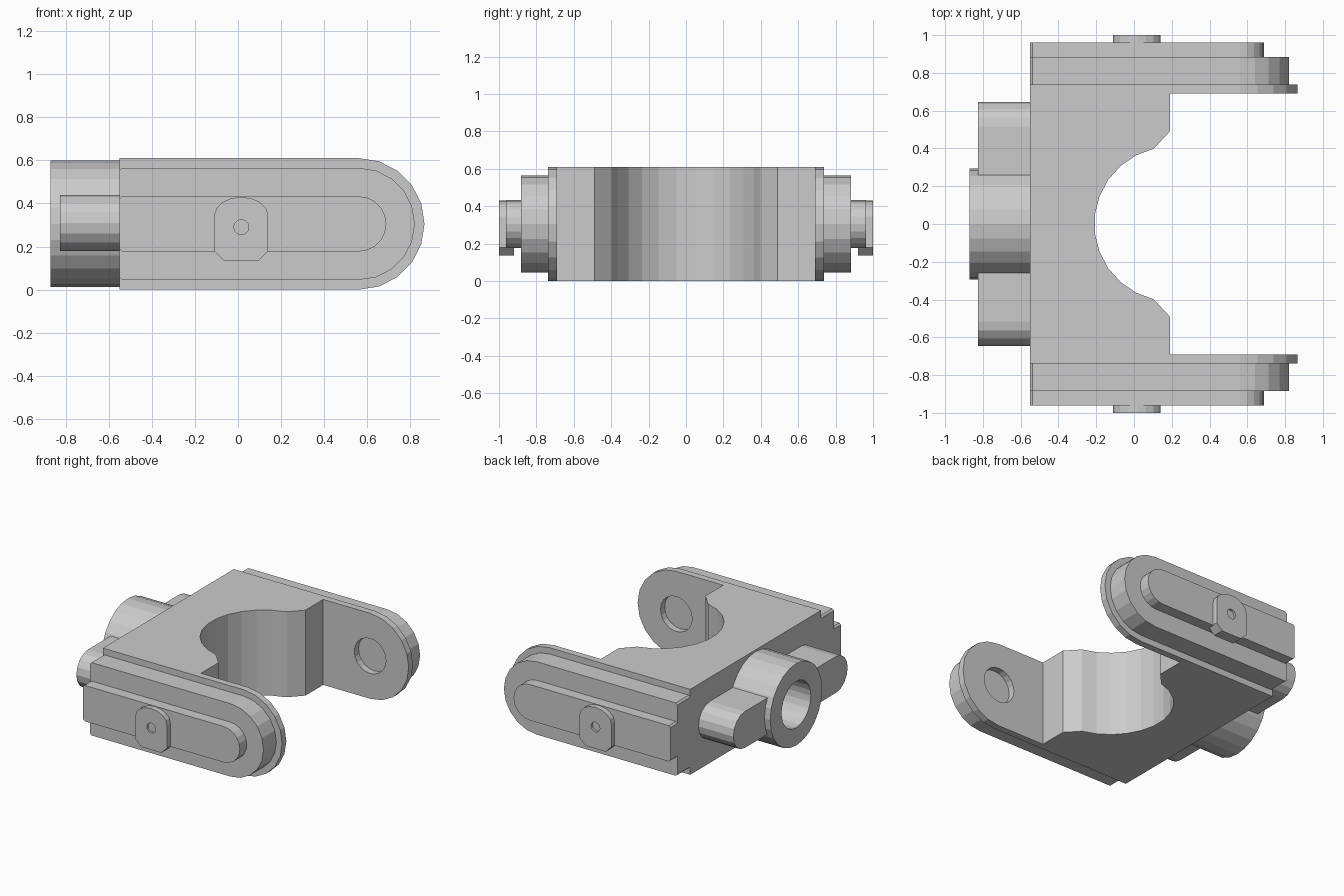
import bpy, bmesh
from math import sin, cos, pi, radians

if "Cube" in bpy.data.objects:
    bpy.data.objects.remove(bpy.data.objects["Cube"])

ZC = 0.305  # height of the centre line


def prism(name, pts, axis, a, b):
    """Extrude a 2D outline along an axis from a to b."""
    def place(p, t):
        u, v = p
        return {'x': (t, u, v), 'y': (u, t, v), 'z': (u, v, t)}[axis]
    bm = bmesh.new()
    lo = [bm.verts.new(place(p, a)) for p in pts]
    hi = [bm.verts.new(place(p, b)) for p in pts]
    bm.faces.new(lo)
    bm.faces.new(hi)
    n = len(pts)
    for i in range(n):
        j = (i + 1) % n
        bm.faces.new((lo[i], lo[j], hi[j], hi[i]))
    bmesh.ops.recalc_face_normals(bm, faces=bm.faces)
    mesh = bpy.data.meshes.new(name)
    bm.to_mesh(mesh)
    bm.free()
    ob = bpy.data.objects.new(name, mesh)
    bpy.context.collection.objects.link(ob)
    return ob


def arc(cx, cy, rx, ry, start, end, n):
    angles = [radians(start + (end - start) * i / n) for i in range(n + 1)]
    return [(cx + rx * cos(t), cy + ry * sin(t)) for t in angles]


def circle(cx, cy, r, n):
    return arc(cx, cy, r, r, 0, 360, n)[:-1]


def cut(ob, cutter):
    cutter.hide_render = True
    mod = ob.modifiers.new("cut", 'BOOLEAN')
    mod.operation = 'DIFFERENCE'
    mod.solver = 'EXACT'
    mod.object = cutter
    bpy.context.view_layer.objects.active = ob
    bpy.ops.object.modifier_apply(modifier=mod.name)
    bpy.data.objects.remove(cutter)


def slot(r, c=0.0):
    """Bar with a round front end and an optional small back chamfer."""
    back = [(-0.55 + c, ZC + r), (-0.55, ZC + r - c), (-0.55, ZC - r + c), (-0.55 + c, ZC - r)]
    if c == 0:
        back = [back[0], back[2]]
    return arc(0.56, ZC, r, r, -90, 90, 10) + back


# Central block with the round notch
notch = arc(0.2, 0, 0.41, 0.41, 103.4, 256.6, 11)
prism("yoke_block", [(0.19, 0.69), (0.19, 0.49)] + notch +
      [(0.19, -0.49), (0.19, -0.69), (-0.55, -0.69), (-0.55, 0.69)], 'z', 0, 0.61)

# Back socket tube
tube = prism("socket_tube", circle(0, ZC, 0.293, 24), 'x', -0.87, -0.55)
cut(tube, prism("tube_cutter", circle(0, ZC, 0.165, 24), 'x', -0.9, -0.5))

for s, side in ((1, "left"), (-1, "right")):
    # Stepped arm, widest plate innermost with a pin recess
    plate = prism("arm_plate_" + side, slot(0.305), 'y', s * 0.69, s * 0.738)
    cut(plate, prism("pin_cutter", circle(0.56, ZC, 0.125, 20), 'y', s * 0.65, s * 0.77))
    prism("arm_step_" + side, slot(0.26, 0.012), 'y', s * 0.738, s * 0.883)
    prism("arm_rail_" + side, slot(0.128, 0.012), 'y', s * 0.883, s * 0.962)

    # Small outer tab with a bolt dimple
    tab = prism("tab_" + side, arc(0.015, 0.345, 0.125, 0.085, 0, 180, 8) +
                [(-0.11, 0.18), (-0.065, 0.135), (0.095, 0.135), (0.14, 0.18)],
                'y', s * 0.92, s * 1.0)
    cut(tab, prism("dimple_cutter", circle(0.015, 0.29, 0.035, 12), 'y', s * 0.985, s * 1.05))

    # Rounded lug beside the tube
    lug = arc(0.515, ZC + 0.005, 0.13, 0.13, -90, 90, 8) + [(0.22, ZC + 0.135), (0.22, ZC - 0.125)]
    prism("side_lug_" + side, [(s * y, z) for y, z in lug], 'x', -0.825, -0.55)
